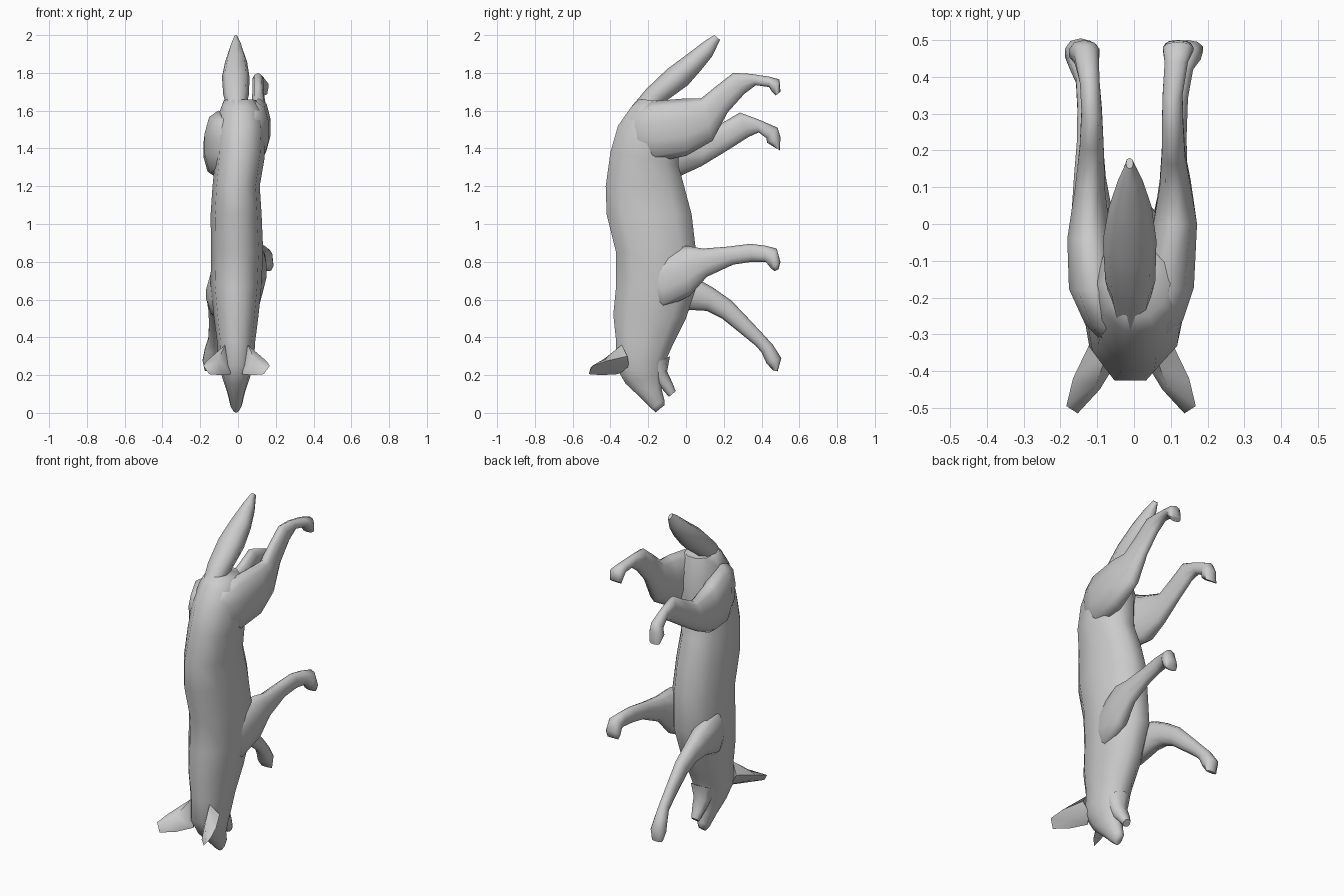
import bpy, bmesh, math
from mathutils import Vector


def finish(bm, name, angle=70):
    bmesh.ops.recalc_face_normals(bm, faces=bm.faces)
    me = bpy.data.meshes.new(name)
    bm.to_mesh(me)
    bm.free()
    ob = bpy.data.objects.new(name, me)
    bpy.context.collection.objects.link(ob)
    bpy.ops.object.select_all(action='DESELECT')
    ob.select_set(True)
    bpy.context.view_layer.objects.active = ob
    bpy.ops.object.shade_smooth_by_angle(angle=math.radians(angle))
    return ob


def loft(name, ribs, sides=10, power=0.85, flat=False):
    """Skin rounded ribs: (y, z) of one edge, (y, z) of the other, x centre, half width.
    flat turns the ribs half a step so both edges become flat strips."""
    bm = bmesh.new()
    rings = []
    shift = 0.5 if flat else 0
    grow = 1 / math.cos(shift * 2 * math.pi / sides)
    for y1, z1, y2, z2, xc, hw in ribs:
        c = Vector((xc, (y1 + y2) / 2, (z1 + z2) / 2))
        a = Vector((0, (y1 - y2) / 2, (z1 - z2) / 2)) * grow
        ring = []
        for i in range(sides):
            t = 2 * math.pi * (i + shift) / sides
            s = math.sin(t)
            s = math.copysign(abs(s) ** power, s)
            ring.append(bm.verts.new(c + a * math.cos(t) + Vector((hw * s, 0, 0))))
        rings.append(ring)
    for r, q in zip(rings, rings[1:]):
        for i in range(sides):
            j = (i + 1) % sides
            bm.faces.new((r[i], r[j], q[j], q[i]))
    bm.faces.new(rings[0])
    bm.faces.new(rings[-1])
    return finish(bm, name)


# Trunk, neck, skull and upper muzzle, from rump down to nose
loft("body", [
    (-0.25, 1.66, -0.07, 1.65, 0.01, 0.085),
    (-0.29, 1.62, -0.04, 1.53, 0.015, 0.12),
    (-0.36, 1.52, -0.04, 1.40, 0.015, 0.13),
    (-0.40, 1.38, -0.04, 1.31, 0.01, 0.13),
    (-0.425, 1.20, -0.01, 1.20, -0.01, 0.125),
    (-0.42, 1.05, 0.03, 1.05, -0.01, 0.135),
    (-0.37, 0.85, 0.05, 0.88, -0.005, 0.138),
    (-0.37, 0.67, 0.06, 0.68, -0.01, 0.135),
    (-0.385, 0.52, 0.00, 0.50, -0.01, 0.118),
    (-0.37, 0.38, -0.07, 0.36, -0.01, 0.10),
    (-0.375, 0.25, -0.11, 0.27, -0.01, 0.095),
    (-0.32, 0.155, -0.12, 0.20, -0.01, 0.07),
    (-0.24, 0.08, -0.13, 0.13, -0.01, 0.046),
    (-0.18, 0.02, -0.115, 0.07, -0.01, 0.032),
    (-0.16, 0.003, -0.115, 0.04, -0.01, 0.018),
], power=0.9, flat=True)

# Open lower jaw
loft("lower_jaw", [
    (-0.22, 0.24, -0.085, 0.30, -0.01, 0.068),
    (-0.17, 0.17, -0.10, 0.22, -0.01, 0.050),
    (-0.125, 0.125, -0.07, 0.155, -0.01, 0.035),
    (-0.09, 0.085, -0.055, 0.115, -0.01, 0.022),
], 8)

# Bushy tail
loft("tail", [
    (-0.29, 1.62, -0.18, 1.56, -0.01, 0.045),
    (-0.21, 1.715, -0.10, 1.655, -0.01, 0.068),
    (-0.10, 1.82, 0.01, 1.735, -0.012, 0.073),
    (0.015, 1.905, 0.08, 1.815, -0.01, 0.058),
    (0.10, 1.97, 0.14, 1.89, -0.01, 0.033),
    (0.15, 2.00, 0.18, 1.975, -0.012, 0.010),
], 8)

# Hind legs, rooted in the rump, thigh to paw
loft("hind_leg_right", [
    (-0.33, 1.53, -0.33, 1.43, 0.05, 0.02),
    (-0.27, 1.61, -0.25, 1.36, 0.075, 0.06),
    (-0.18, 1.65, -0.16, 1.33, 0.09, 0.076),
    (0.00, 1.665, 0.00, 1.36, 0.112, 0.062),
    (0.08, 1.665, 0.14, 1.44, 0.112, 0.044),
    (0.16, 1.73, 0.22, 1.59, 0.107, 0.033),
    (0.25, 1.80, 0.31, 1.69, 0.105, 0.030),
    (0.34, 1.795, 0.37, 1.735, 0.105, 0.028),
    (0.44, 1.78, 0.44, 1.725, 0.115, 0.033),
    (0.495, 1.765, 0.455, 1.70, 0.12, 0.043),
    (0.50, 1.70, 0.475, 1.68, 0.12, 0.036),
])
loft("hind_leg_left", [
    (-0.34, 1.45, -0.33, 1.33, -0.05, 0.02),
    (-0.28, 1.56, -0.26, 1.27, -0.08, 0.055),
    (-0.18, 1.60, -0.17, 1.25, -0.105, 0.075),
    (-0.04, 1.54, -0.04, 1.25, -0.122, 0.062),
    (0.10, 1.49, 0.08, 1.305, -0.12, 0.043),
    (0.20, 1.54, 0.22, 1.39, -0.115, 0.034),
    (0.285, 1.59, 0.33, 1.46, -0.115, 0.029),
    (0.38, 1.555, 0.385, 1.485, -0.12, 0.028),
    (0.485, 1.51, 0.425, 1.455, -0.13, 0.035),
    (0.50, 1.46, 0.43, 1.43, -0.135, 0.043),
    (0.497, 1.39, 0.47, 1.405, -0.135, 0.034),
])

# Front legs, rooted in the shoulder, down to the paw
loft("front_leg_right", [
    (-0.26, 0.78, -0.26, 0.64, 0.06, 0.03),
    (-0.12, 0.835, -0.12, 0.55, 0.08, 0.055),
    (0.00, 0.885, 0.02, 0.62, 0.10, 0.052),
    (0.09, 0.87, 0.11, 0.72, 0.108, 0.040),
    (0.22, 0.88, 0.25, 0.785, 0.112, 0.032),
    (0.34, 0.895, 0.35, 0.80, 0.12, 0.028),
    (0.42, 0.885, 0.42, 0.80, 0.132, 0.030),
    (0.48, 0.87, 0.43, 0.79, 0.143, 0.040),
    (0.50, 0.80, 0.45, 0.765, 0.145, 0.044),
    (0.49, 0.76, 0.47, 0.75, 0.143, 0.034),
])
loft("front_leg_left", [
    (-0.26, 0.74, -0.26, 0.56, -0.07, 0.03),
    (-0.10, 0.77, -0.11, 0.50, -0.105, 0.060),
    (0.06, 0.71, 0.02, 0.545, -0.115, 0.056),
    (0.14, 0.665, 0.11, 0.54, -0.12, 0.045),
    (0.24, 0.595, 0.19, 0.50, -0.12, 0.037),
    (0.34, 0.49, 0.29, 0.42, -0.125, 0.030),
    (0.41, 0.415, 0.37, 0.355, -0.13, 0.029),
    (0.46, 0.36, 0.40, 0.32, -0.14, 0.036),
    (0.505, 0.29, 0.425, 0.265, -0.145, 0.044),
    (0.485, 0.22, 0.46, 0.225, -0.143, 0.034),
])


# Cupped leaf-shaped ears, mirrored about the head's middle
def ear(name, side):
    pts = [(0.03, -0.36, 0.205), (0.105, -0.31, 0.30), (0.06, -0.34, 0.36), (0.07, -0.30, 0.24),
           (0.085, -0.45, 0.20), (0.158, -0.42, 0.275), (0.095, -0.435, 0.285), (0.12, -0.42, 0.23),
           (0.145, -0.515, 0.205), (0.176, -0.495, 0.25), (0.15, -0.505, 0.24)]
    faces = [(0, 4, 6, 2), (2, 6, 5, 1), (0, 3, 7, 4), (3, 1, 5, 7), (0, 2, 1, 3),
             (4, 8, 10, 6), (6, 10, 9, 5), (4, 7, 5, 9, 8), (8, 9, 10)]
    bm = bmesh.new()
    vs = [bm.verts.new((side * x - 0.008, y, z)) for x, y, z in pts]
    for f in faces:
        bm.faces.new([vs[i] for i in f])
    finish(bm, name)


for label, side in (("right", 1), ("left", -1)):
    ear("ear_" + label, side)
